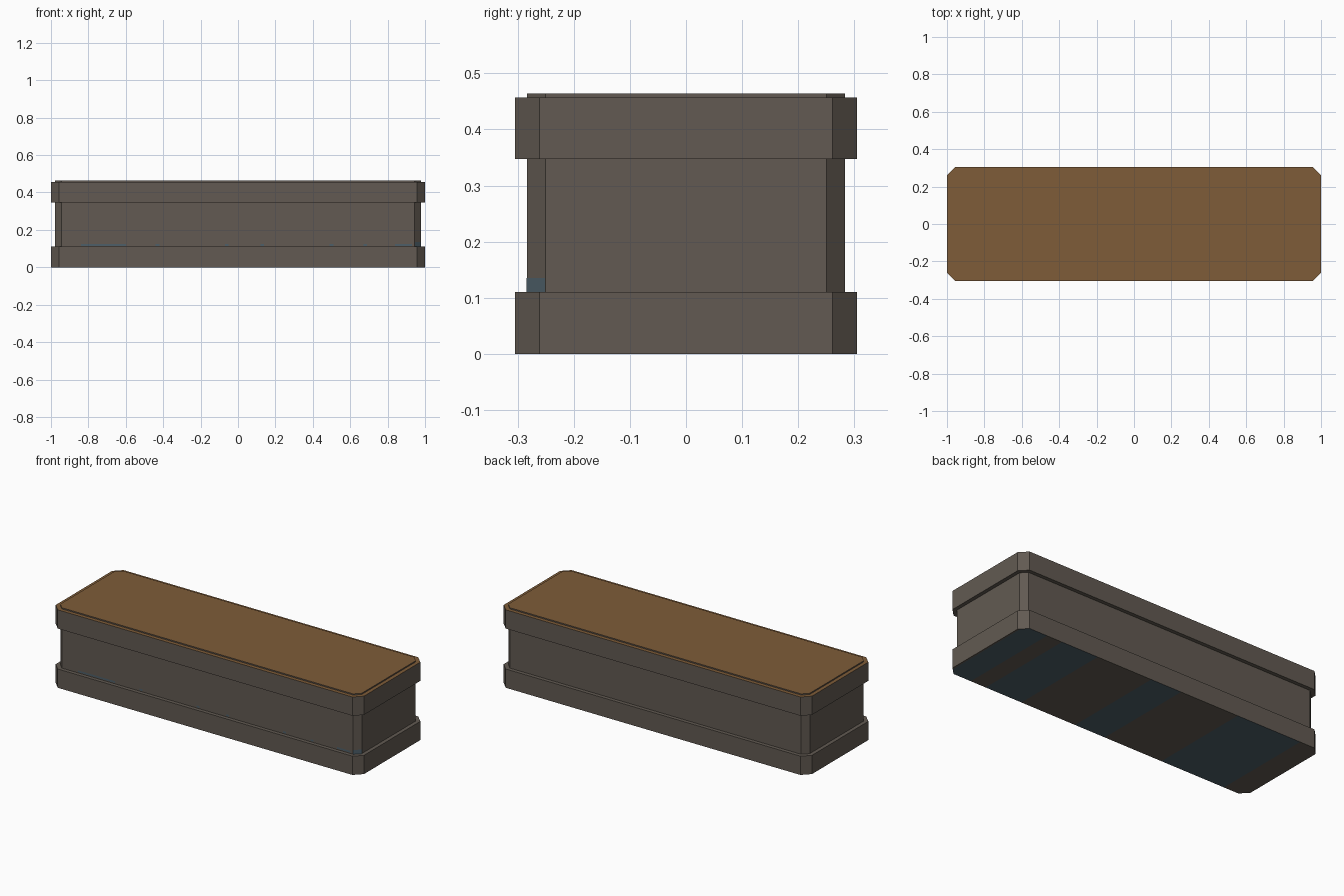
import bpy
import bmesh

if "Cube" in bpy.data.objects:
    bpy.data.objects.remove(bpy.data.objects["Cube"])


def material(name, srgb):
    m = bpy.data.materials.new(name)
    lin = [((c / 255 + 0.055) / 1.055) ** 2.4 for c in srgb]
    m.diffuse_color = (*lin, 1)
    m.use_nodes = True
    m.node_tree.nodes["Principled BSDF"].inputs["Base Color"].default_value = m.diffuse_color
    return m


STONE = material("grey stone", (98, 90, 82))
WOOD = material("brown wood", (126, 92, 56))
BLUE = material("slate blue", (77, 95, 105))


def chamfered_block(name, hx, hy, cut, z0, z1, wood_top):
    """Box with its four upright corners cut off."""
    corners = [(hx - cut, -hy), (hx, -hy + cut), (hx, hy - cut), (hx - cut, hy),
               (-hx + cut, hy), (-hx, hy - cut), (-hx, -hy + cut), (-hx + cut, -hy)]
    bm = bmesh.new()
    low = [bm.verts.new((x, y, z0)) for x, y in corners]
    high = [bm.verts.new((x, y, z1)) for x, y in corners]
    bm.faces.new(low[::-1])
    bm.faces.new(high)
    for i in range(8):
        j = (i + 1) % 8
        bm.faces.new((low[i], low[j], high[j], high[i]))
    bm.normal_update()
    mesh = bpy.data.meshes.new(name)
    for m in (STONE, WOOD, BLUE):
        mesh.materials.append(m)
    for f in bm.faces:
        f.material_index = 1 if wood_top and f.normal.z > 0.9 else 0
    return bm, mesh


def finish(name, bm, mesh):
    bm.to_mesh(mesh)
    bm.free()
    ob = bpy.data.objects.new(name, mesh)
    bpy.context.collection.objects.link(ob)
    return ob


# Lower band, with blue patches cut across its underside
STRIPES = [(0.84, 0.99), (0.50, 0.74), (-0.06, 0.14), (-0.86, -0.44)]
bm, mesh = chamfered_block("lower_band", 1.0, 0.305, 0.044, 0.0, 0.11, False)
for x in [e for s in STRIPES for e in s]:
    under = [f for f in bm.faces if f.normal.z < -0.9]
    geom = under + list({e for f in under for e in f.edges}) + list({v for f in under for v in f.verts})
    bmesh.ops.bisect_plane(bm, geom=geom, plane_co=(x, 0, 0), plane_no=(1, 0, 0))
    bm.normal_update()
for f in bm.faces:
    x = f.calc_center_median().x
    if f.normal.z < -0.9 and any(a < x < b for a, b in STRIPES):
        f.material_index = 2
finish("lower_band", bm, mesh)

# Body core and upper band, both with wooden tops
for name, hx, hy, cut, z0, z1 in [("body", 0.978, 0.283, 0.033, 0.05, 0.464),
                                  ("upper_band", 1.0, 0.305, 0.044, 0.347, 0.457)]:
    bm, mesh = chamfered_block(name, hx, hy, cut, z0, z1, True)
    finish(name, bm, mesh)


# Small blue marks at the foot of the body
def mark(name, p, q, z0, z1):
    bm = bmesh.new()
    bm.faces.new([bm.verts.new((*c, z)) for c, z in ((p, z0), (q, z0), (q, z1), (p, z1))])
    mesh = bpy.data.meshes.new(name)
    mesh.materials.append(BLUE)
    finish(name, bm, mesh)


mark("corner_mark", (0.946, -0.284), (0.979, -0.251), 0.11, 0.135)
for x0, x1 in [(-0.84, -0.60), (-0.44, -0.42), (-0.07, -0.05),
               (0.12, 0.14), (0.49, 0.51), (0.67, 0.69), (0.84, 0.93)]:
    mark("front_mark", (x0, -0.284), (x1, -0.284), 0.115, 0.125)
